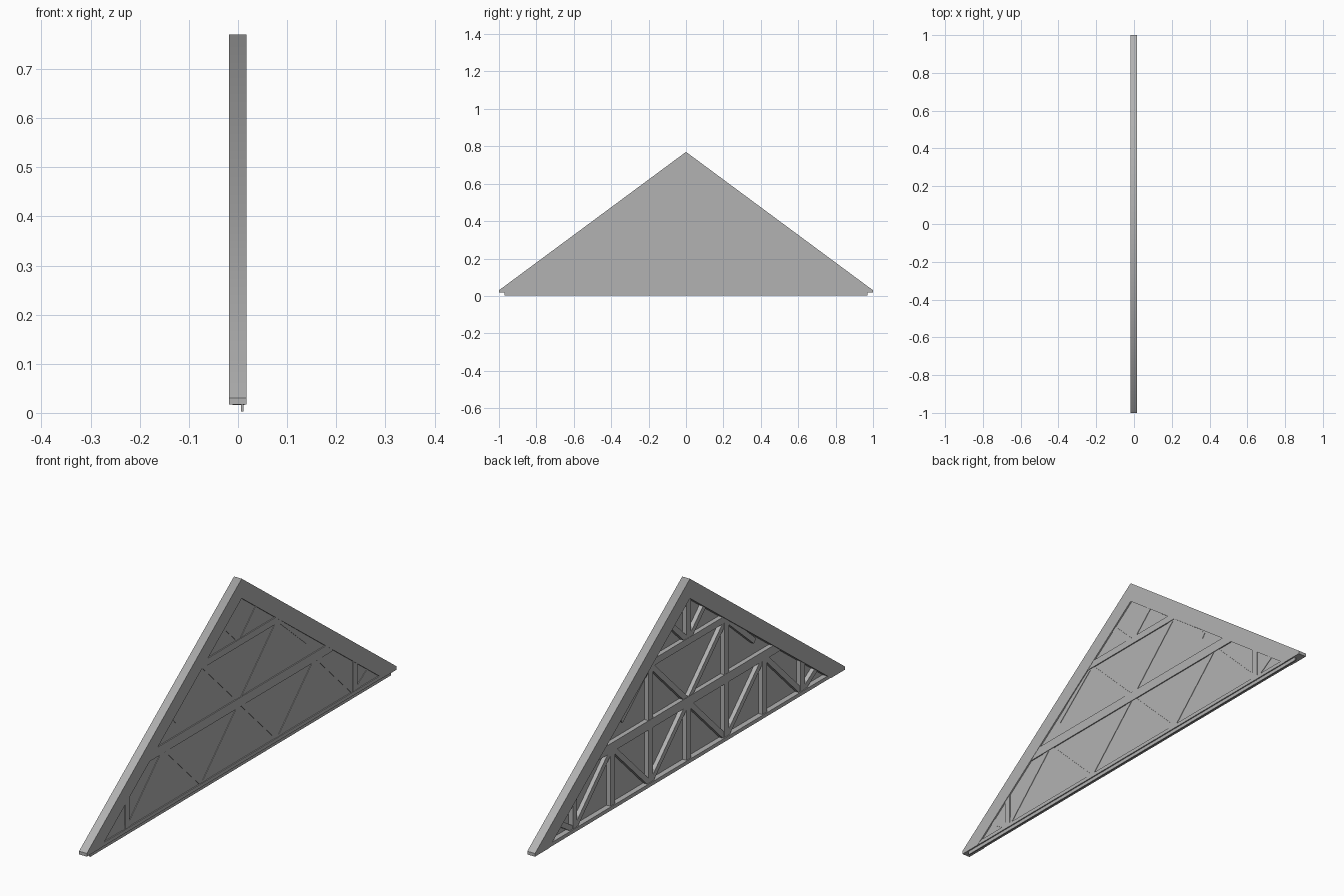
import bpy, bmesh
from mathutils import Vector

if "Cube" in bpy.data.objects:
    bpy.data.objects.remove(bpy.data.objects["Cube"])

grey = bpy.data.materials.new("mid_grey")
grey.diffuse_color = (0.45, 0.45, 0.45, 1)
grey.use_nodes = True
grey.node_tree.nodes["Principled BSDF"].inputs["Base Color"].default_value = grey.diffuse_color


def prism(name, pts, x0, x1):
    """Extrude a (y, z) outline from x0 to x1."""
    bm = bmesh.new()
    face = bm.faces.new([bm.verts.new((x0, y, z)) for y, z in pts])
    out = bmesh.ops.extrude_face_region(bm, geom=[face])
    moved = [v for v in out["geom"] if isinstance(v, bmesh.types.BMVert)]
    bmesh.ops.translate(bm, verts=moved, vec=(x1 - x0, 0, 0))
    bmesh.ops.recalc_face_normals(bm, faces=bm.faces)
    mesh = bpy.data.meshes.new(name)
    bm.to_mesh(mesh)
    bm.free()
    mesh.materials.append(grey)
    ob = bpy.data.objects.new(name, mesh)
    bpy.context.collection.objects.link(ob)
    return ob


def bar(name, a, b, width, x0, x1):
    """Straight bar between two (y, z) points."""
    a, b = Vector(a), Vector(b)
    d = (b - a).normalized()
    n = Vector((-d.y, d.x)) * width / 2
    return prism(name, [a - n, b - n, b + n, a + n], x0, x1)


SLOPE = 0.74
BACK, FRONT = -0.013, 0.016


def edge(z):
    """Half width of the opening at height z, tucked slightly into the rafters."""
    return (0.71 - z) / SLOPE


# pair of sloping rafters, shaded softly across the ridge only
rafters = prism("rafters", [(-1, 0.017), (-1, 0.03), (0, 0.77), (1, 0.03), (1, 0.017),
                            (0.91, 0.017), (0, 0.69), (-0.91, 0.017)], -0.018, 0.017)
mesh = rafters.data
mesh.shade_smooth()
sharp = mesh.attributes.new("sharp_edge", "BOOLEAN", "EDGE") if "sharp_edge" not in mesh.attributes \
    else mesh.attributes["sharp_edge"]
for e in mesh.edges:
    sharp.data[e.index].value = not all(mesh.vertices[v].co.z > 0.76 for v in e.vertices)

# thin backing panel that hangs below the frame
prism("panel", [(-0.97, 0.003), (0.97, 0.003), (0.97, 0.02), (0, 0.74), (-0.97, 0.02)],
      0.006, 0.0115)

# base rail and two horizontal rails
prism("base_rail", [(-0.91, 0.017), (0.91, 0.017), (0.90, 0.032), (-0.90, 0.032)], -0.016, FRONT)
for name, z0, z1 in (("middle_rail", 0.25, 0.288), ("upper_rail", 0.50, 0.528)):
    prism(name, [(-edge(z0), z0), (edge(z0), z0), (edge(z1), z1), (-edge(z1), z1)], BACK, FRONT)

# centre posts
bar("lower_center_post", (0, 0.025), (0, 0.26), 0.028, BACK + 0.001, 0.008)
bar("king_post", (0, 0.51), (0, 0.72), 0.028, BACK + 0.001, 0.008)

for s, side in ((-1, "left"), (1, "right")):
    # posts
    for i, (y, z0, z1) in enumerate(((0.245, 0.025, 0.26), (0.49, 0.025, 0.26),
                                     (0.245, 0.28, 0.51))):
        bar(f"post_{side}_{i}", (s * y, z0), (s * y, z1), 0.028, BACK + 0.001, 0.008)
    bar("end_post_" + side, (s * 0.735, 0.02), (s * 0.735, 0.165), 0.028, BACK, FRONT - 0.001)
    # zigzag braces
    braces = (((0, 0.265), (0.245, 0.025)), ((0.245, 0.025), (0.49, 0.265)),
              ((0.49, 0.265), (0.735, 0.025)), ((0.735, 0.025), (0.845, 0.095)),
              ((0, 0.27), (0.245, 0.51)), ((0.245, 0.51), (0.43, 0.35)),
              ((0, 0.515), (0.12, 0.63)))
    for i, (a, b) in enumerate(braces):
        bar(f"brace_{side}_{i}", (s * a[0], a[1]), (s * b[0], b[1]), 0.022, BACK + 0.002, 0.0135)
